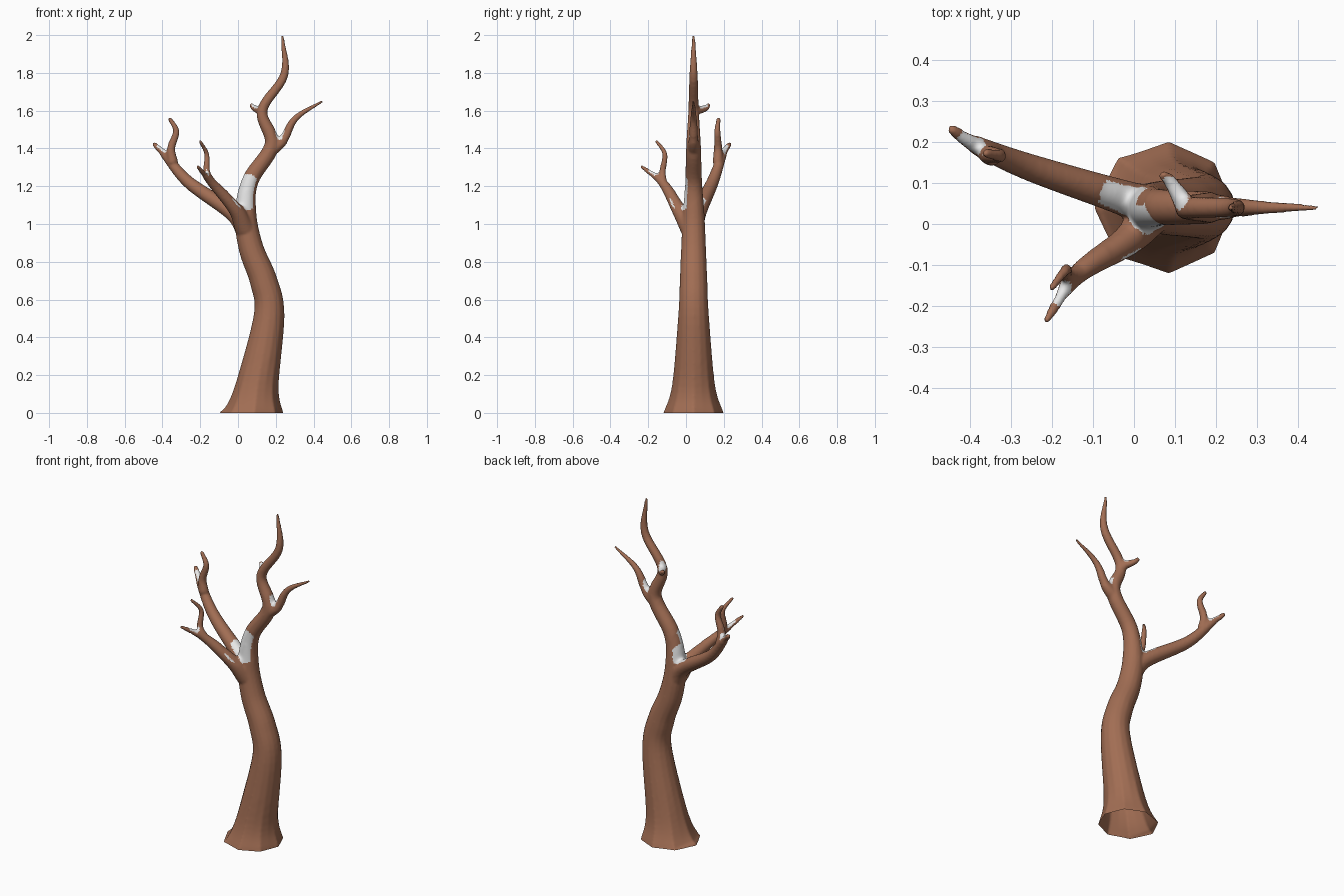
import bpy, bmesh, math
from mathutils import Vector

if "Cube" in bpy.data.objects:
    bpy.data.objects.remove(bpy.data.objects["Cube"])

SIDES = 16
UP = Vector((0, 0, 1))


def spline(p, steps=7):
    """Catmull-Rom through 4D points (x, y, z, radius)."""
    p = [p[0] * 2 - p[1]] + p + [p[-1] * 2 - p[-2]]
    out = []
    for i in range(1, len(p) - 2):
        a, b, c, d = p[i - 1:i + 3]
        for s in range(steps):
            t = s / steps
            out.append(0.5 * (2 * b + (c - a) * t + (2 * a - 5 * b + 4 * c - d) * t * t
                              + (3 * b - a - 3 * c + d) * t ** 3))
    return out + [p[-2]]


def tube(bm, points):
    """Closed tube with a rounded tip; octagonal near the ground."""
    path = spline(points)
    pos = [q.to_3d() for q in path]
    rad = [q.w for q in path]
    end, last, tip_r = (pos[-1] - pos[-2]).normalized(), pos[-1], rad[-1]
    for k in (0.5, 0.85):
        pos.append(last + end * tip_r * k)
        rad.append(tip_r * math.sqrt(1 - k * k))
    rings = []
    for i, c in enumerate(pos):
        t = (pos[min(i + 1, len(pos) - 1)] - pos[max(i - 1, 0)]).normalized()
        u = Vector((0, 1, 0)).cross(t).normalized()
        v = t.cross(u)
        flat = max(0.0, min(1.0, 1 - c.z / 0.3)) * 0.076
        ring = []
        for k in range(SIDES):
            a = math.tau * k / SIDES
            r = rad[i] * (1 - flat * (k % 2))
            ring.append(bm.verts.new(c + (u * math.cos(a) + v * math.sin(a)) * r))
        rings.append(ring)
    for r0, r1 in zip(rings, rings[1:]):
        for k in range(SIDES):
            j = (k + 1) % SIDES
            bm.faces.new((r0[k], r0[j], r1[j], r1[k]))
    bm.faces.new(rings[0][::-1])
    bm.faces.new(rings[-1])


def branch(bm, r0, r1, *pts):
    """Branch tapering evenly from r0 to r1."""
    n = len(pts) - 1
    tube(bm, [Vector((*p, r0 + (r1 - r0) * i / n)) for i, p in enumerate(pts)])


bm = bmesh.new()

# trunk and leader, bending in one upright plane: x, z, radius
trunk = [(.07, -.06, .18), (.085, 0, .16), (.103, .15, .114), (.165, .52, .081), (.135, .7, .073),
         (.07, .87, .066), (.04, 1.05, .058), (.065, 1.23, .045), (.18, 1.42, .039),
         (.128, 1.6, .028), (.245, 1.79, .022), (.235, 1.99, .008)]
tube(bm, [Vector((x, .04, z, r)) for x, z, r in trunk])

# right limb and small rear spur
branch(bm, .038, .007, (.155, .04, 1.38), (.235, .04, 1.44), (.305, .04, 1.56), (.443, .04, 1.648))
branch(bm, .026, .012, (.125, .045, 1.6), (.09, .1, 1.613), (.072, .118, 1.628))

# left rear limb and twig
branch(bm, .054, .012, (.045, .04, .96), (-.03, .065, 1.06), (-.26, .14, 1.22),
       (-.39, .195, 1.37), (-.443, .23, 1.422))
branch(bm, .028, .011, (-.345, .168, 1.325), (-.355, .17, 1.4), (-.327, .166, 1.49), (-.36, .172, 1.555))

# left front limb and twig
branch(bm, .053, .009, (.035, .02, .98), (-.015, -.04, 1.08), (-.14, -.125, 1.22), (-.212, -.233, 1.302))
branch(bm, .022, .009, (-.13, -.12, 1.21), (-.165, -.125, 1.275), (-.166, -.112, 1.37), (-.2, -.155, 1.437))

# pale patches in the forks: centre, reach, facing direction
patches = [(Vector(c), r, UP) for c, r in (
    ((.225, .04, 1.465), .047), ((.098, .075, 1.635), .043),
    ((-.395, .192, 1.4), .042), ((-.178, -.165, 1.28), .034))]
patches.append((Vector((.03, -.015, 1.17)), .1, Vector((-.37, -.87, .31)).normalized()))
patches.append((Vector((-.02, .06, 1.125)), .065, Vector((-.45, .1, .9)).normalized()))

# fuse the limbs into one skin
bmesh.ops.recalc_face_normals(bm, faces=bm.faces)
me = bpy.data.meshes.new("tree_trunk")
bm.to_mesh(me)
bm.free()
tree = bpy.data.objects.new("tree_trunk", me)
bpy.context.collection.objects.link(tree)
mod = tree.modifiers.new("fuse", 'REMESH')
mod.mode = 'VOXEL'
mod.voxel_size = 0.007
fused = bpy.data.meshes.new_from_object(tree.evaluated_get(bpy.context.evaluated_depsgraph_get()))
tree.modifiers.clear()
tree.data = fused

fused.materials.clear()
for name, col in (("brown bark", (.36, .155, .088, 1)), ("pale fork", (.8, .8, .8, 1))):
    mat = bpy.data.materials.new(name)
    mat.diffuse_color = col
    mat.use_nodes = True
    mat.node_tree.nodes["Principled BSDF"].inputs["Base Color"].default_value = mat.diffuse_color
    fused.materials.append(mat)


def relax(bm, verts, times):
    for _ in range(times):
        bmesh.ops.smooth_vert(bm, verts=verts, factor=0.5, use_axis_x=True, use_axis_y=True, use_axis_z=True)


# cut the open foot, web the forks, colour the patches
bm = bmesh.new()
bm.from_mesh(fused)
bmesh.ops.bisect_plane(bm, geom=bm.verts[:] + bm.edges[:] + bm.faces[:], plane_co=(0, 0, 0),
                       plane_no=UP, clear_inner=True)
relax(bm, [v for v in bm.verts if any((v.co - c).length < r * 1.05 for c, r, d in patches)], 12)
relax(bm, [v for v in bm.verts if v.co.z > 0.03], 2)
bm.normal_update()
for f in bm.faces:
    f.smooth = True
    mid = f.calc_center_median()
    f.material_index = int(any((mid - c).length < r and f.normal.dot(d) > 0.33 for c, r, d in patches))
bm.to_mesh(fused)
bm.free()
